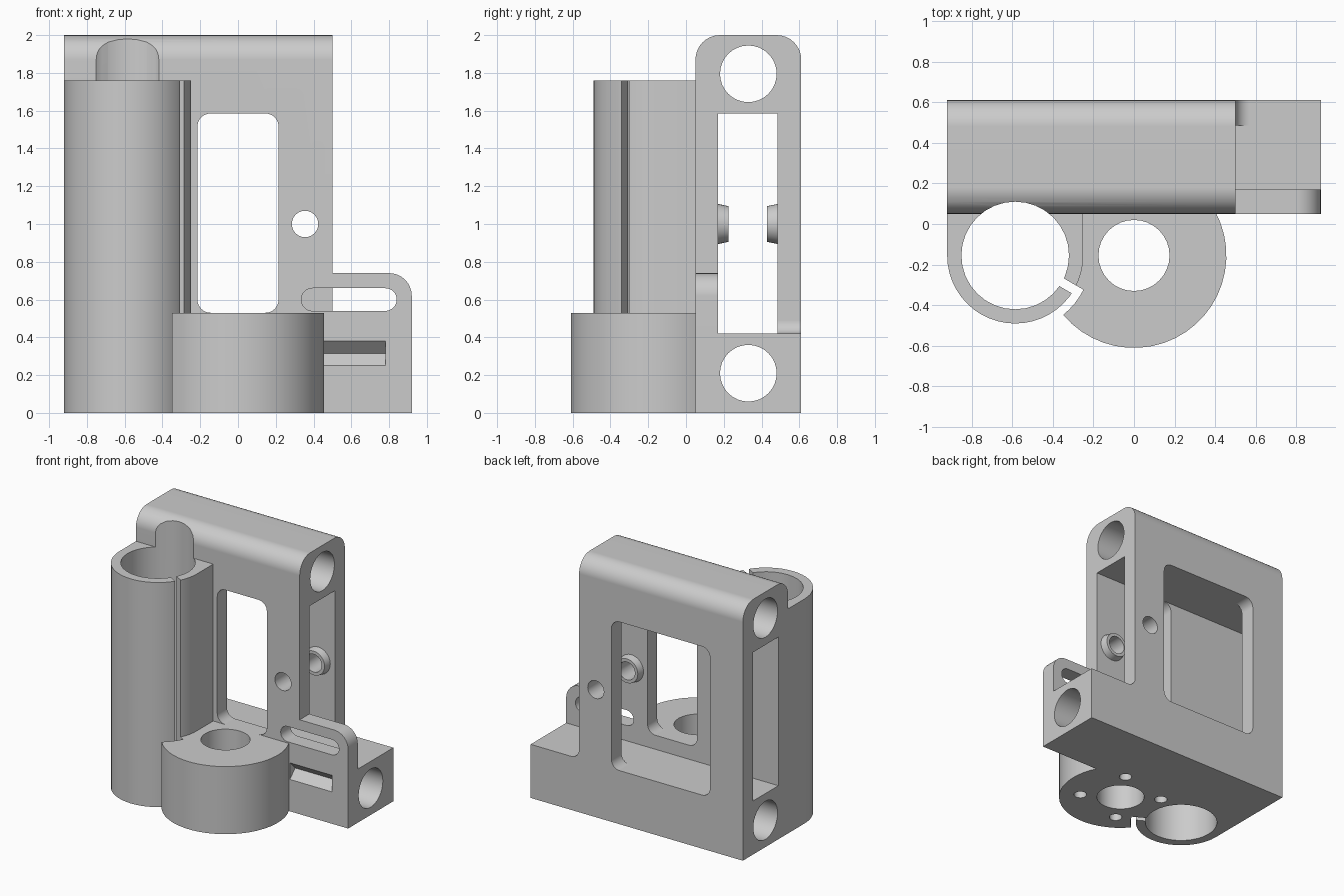
import bpy, bmesh, math
from mathutils import Vector

if "Cube" in bpy.data.objects:
    bpy.data.objects.remove(bpy.data.objects["Cube"])

AXES = {'x': lambda a, b, t: (t, a, b),
        'y': lambda a, b, t: (a, t, b),
        'z': lambda a, b, t: (a, b, t)}


def arc(cx, cy, r, a0, a1, n):
    """Points on an arc, angles in degrees."""
    return [(cx + r * math.cos(math.radians(a0 + (a1 - a0) * i / n)),
             cy + r * math.sin(math.radians(a0 + (a1 - a0) * i / n))) for i in range(n + 1)]


def circle(cx, cy, r, n=32):
    return arc(cx, cy, r, 0, 360, n)[:-1]


def rrect(x0, y0, x1, y1, radii=(0, 0, 0, 0), n=8):
    """Rectangle with a radius per corner: lower left, lower right, upper right, upper left."""
    pts = []
    for (x, y, sx, sy, a), r in zip(((x0, y0, 1, 1, 180), (x1, y0, -1, 1, 270),
                                     (x1, y1, -1, -1, 0), (x0, y1, 1, -1, 90)), radii):
        pts += arc(x + sx * r, y + sy * r, r, a, a + 90, n) if r else [(x, y)]
    return pts


def prism(name, profile, axis, lo, hi, taper=1.0):
    """Extrude a 2D profile along an axis; taper scales the far end."""
    bm = bmesh.new()
    mx = sum(p[0] for p in profile) / len(profile)
    my = sum(p[1] for p in profile) / len(profile)
    f = AXES[axis]
    a = [bm.verts.new(f(x, y, lo)) for x, y in profile]
    b = [bm.verts.new(f(mx + (x - mx) * taper, my + (y - my) * taper, hi)) for x, y in profile]
    bm.faces.new(a)
    bm.faces.new(b)
    for i in range(len(a)):
        j = (i + 1) % len(a)
        bm.faces.new((a[i], a[j], b[j], b[i]))
    bmesh.ops.recalc_face_normals(bm, faces=bm.faces)
    me = bpy.data.meshes.new(name)
    bm.to_mesh(me)
    bm.free()
    ob = bpy.data.objects.new(name, me)
    bpy.context.collection.objects.link(ob)
    return ob


def combine(target, other, op):
    """Apply a boolean and discard the helper."""
    m = target.modifiers.new(other.name, 'BOOLEAN')
    m.operation, m.object, m.solver = op, other, 'EXACT'
    bpy.context.view_layer.objects.active = target
    bpy.ops.object.modifier_apply(modifier=m.name)
    bpy.data.objects.remove(other)


def add(*args, **kw):
    combine(bracket, prism(*args, **kw), 'UNION')


def cut(*args, **kw):
    combine(bracket, prism(*args, **kw), 'DIFFERENCE')


HX, HY = -0.585, -0.155      # clamp tube centre
MY = -0.155                  # round mount centre (x = 0)

# Upright frame with rounded top, hollow along x
bracket = prism("rod_bracket", rrect(0.05, 0, 0.61, 2, (0, 0, 0.13, 0.13)), 'x', -0.92, 0.5)
cut("cavity", rrect(0.17, 0.42, 0.485, 1.585), 'x', -1.2, 1.2)

# Lower block, slotted front plate and fillet at the back wall
add("lower_block", rrect(0.05, 0, 0.61, 0.42), 'x', 0.4, 0.92)
add("front_plate", rrect(0.4, 0.1, 0.92, 0.74, (0, 0, 0.12, 0)), 'y', 0.05, 0.17)
add("back_fillet", [(0.45, 0.38), (0.57, 0.38)] + arc(0.57, 0.49, 0.07, 270, 180, 6) + [(0.45, 0.49)],
    'y', 0.485, 0.61)

# Vertical clamp tube, squared off where it meets the frame
add("clamp_tube", arc(HX, HY, 0.335, 180, 360, 24) + [(HX + 0.335, 0.08), (HX - 0.335, 0.08)],
    'z', 0, 1.76)

# Round mount with a clearance arc around the free lip of the clamp
add("round_mount", arc(0, MY, 0.455, 28.2, -140, 22) + arc(HX, HY, 0.376, -51, -26.6, 4)
    + [(HX + 0.26, HY - 0.125), (-0.3, 0.06)], 'z', 0, 0.53)

# Tapered bosses inside the frame
add("front_boss", circle(0.355, 1.0, 0.11), 'y', 0.15, 0.225, taper=0.86)
add("back_boss", circle(0.355, 1.0, 0.11), 'y', 0.505, 0.43, taper=0.86)

# Clamp bore and its slit
cut("clamp_bore", circle(HX, HY, 0.265), 'z', -0.2, 2.2)
d = Vector((math.cos(math.radians(-30)), math.sin(math.radians(-30))))
n = Vector((-d.y, d.x))
c = Vector((HX, HY))
cut("clamp_slit", [tuple(c + d * s + n * t) for s, t in
                   ((0.2, -0.022), (0.37, -0.022), (0.37, 0.022), (0.2, 0.022))], 'z', -0.2, 2.2)

# Rod holes along x
for z in (0.21, 1.795):
    cut("rod_hole", circle(0.33, z, 0.15), 'x', -1.2, 1.2)

# Windows, bolt hole and adjusting slot
cut("front_window", rrect(-0.215, 0.53, 0.215, 1.585, (0.07,) * 4), 'y', -0.0, 0.25)
cut("back_window", rrect(-0.635, 0.42, 0.22, 1.585, (0.07,) * 4), 'y', 0.4, 0.8)
cut("bolt_hole", circle(0.355, 1.0, 0.07, 24), 'y', -0.2, 0.8)
cut("adjust_slot", rrect(0.335, 0.54, 0.84, 0.66, (0.0599,) * 4), 'y', 0.0, 0.25)

# V groove in the lower block
cut("v_groove", [(0.04, 0.25), (0.05, 0.25), (0.115, 0.315), (0.05, 0.38), (0.04, 0.38)],
    'x', 0.415, 0.78)

# Mount bore and four blind screw holes underneath
cut("mount_bore", circle(0, MY, 0.175), 'z', -0.2, 0.8)
for k in range(4):
    a = math.radians(57 + 90 * k)
    cut("screw_hole", circle(0.3 * math.cos(a), MY + 0.3 * math.sin(a), 0.047, 16), 'z', -0.2, 0.3)

# Finish: one grey material, smooth curves, sharp edges
grey = bpy.data.materials.new("plain_grey")
grey.diffuse_color = (0.6, 0.6, 0.6, 1)
grey.use_nodes = True
grey.node_tree.nodes["Principled BSDF"].inputs["Base Color"].default_value = grey.diffuse_color
bracket.data.materials.clear()
bracket.data.materials.append(grey)
for p in bracket.data.polygons:
    p.material_index = 0
bpy.ops.object.select_all(action='DESELECT')
bracket.select_set(True)
bpy.context.view_layer.objects.active = bracket
bpy.ops.object.shade_smooth_by_angle(angle=math.radians(30))
wn = bracket.modifiers.new("even_normals", 'WEIGHTED_NORMAL')
wn.keep_sharp = True
